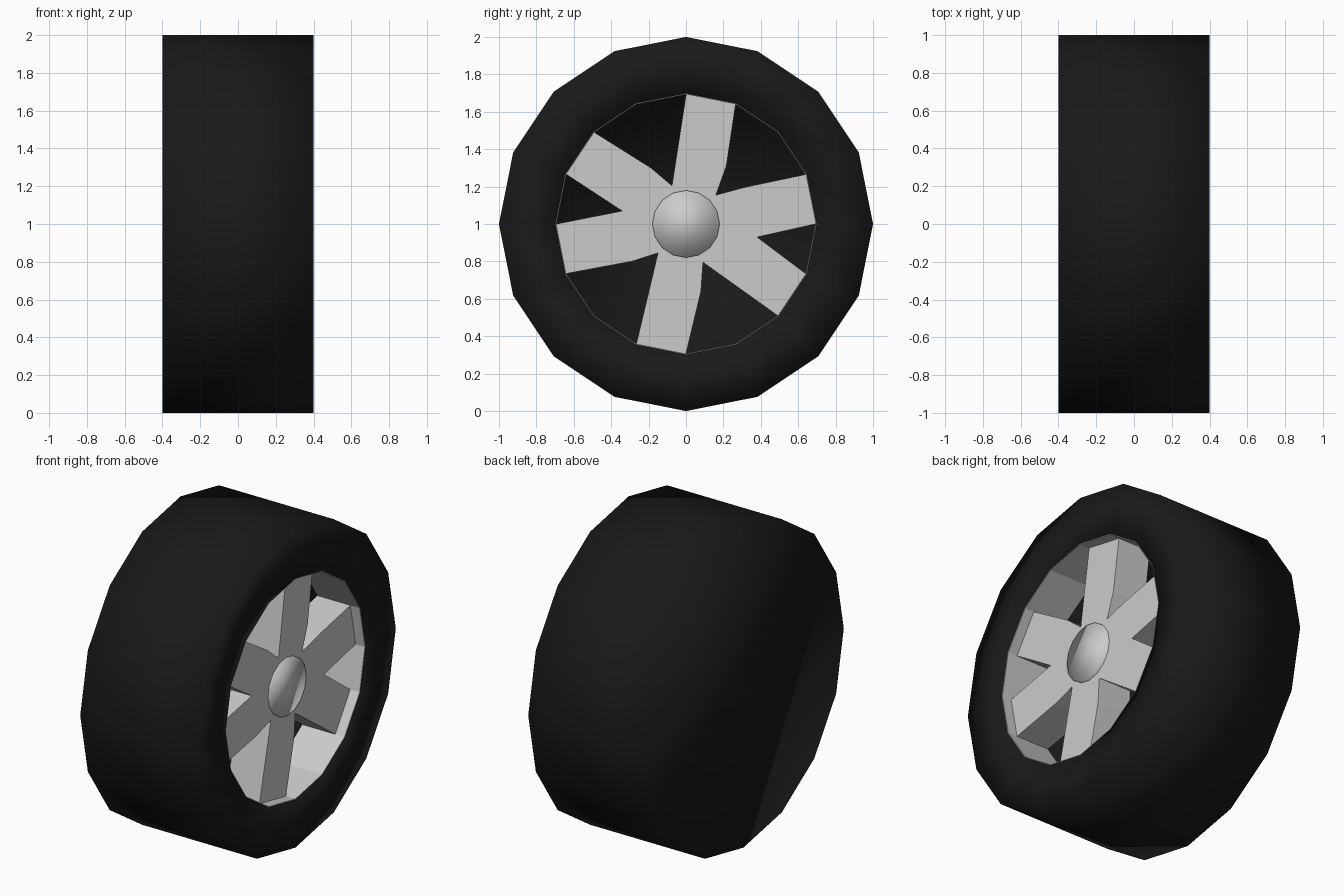
import bpy, bmesh
from math import cos, sin, pi

if "Cube" in bpy.data.objects:
    bpy.data.objects.remove(bpy.data.objects["Cube"])

SIDES = 16
RIM = 0.693      # inner radius of the rim
FACE_X = 0.335   # front plane of the spokes
BACK_X = 0.105   # back panel of the recess


def finish(name, bm, smooth=False, color=None):
    bmesh.ops.recalc_face_normals(bm, faces=bm.faces[:])
    me = bpy.data.meshes.new(name)
    bm.to_mesh(me)
    bm.free()
    for p in me.polygons:
        p.use_smooth = smooth
    if color:
        mat = bpy.data.materials.new(name + "_material")
        mat.diffuse_color = color
        mat.use_nodes = True
        mat.node_tree.nodes["Principled BSDF"].inputs["Base Color"].default_value = mat.diffuse_color
        me.materials.append(mat)
    ob = bpy.data.objects.new(name, me)
    ob.location.z = 1
    bpy.context.collection.objects.link(ob)
    return ob


def lathe(profile, closed=False):
    """Sweep (radius, x) points round the x axis; cap the ends unless closed."""
    bm = bmesh.new()
    rings = [[bm.verts.new((x, r * cos(2 * pi * i / SIDES), r * sin(2 * pi * i / SIDES)))
              for i in range(SIDES)] for r, x in profile]
    pairs = list(zip(rings, rings[1:]))
    if closed:
        pairs.append((rings[-1], rings[0]))
    else:
        bm.faces.new(rings[0])
        bm.faces.new(rings[-1])
    for a, b in pairs:
        for i in range(SIDES):
            j = (i + 1) % SIDES
            bm.faces.new((a[i], a[j], b[j], b[i]))
    return bm


# tyre: closed on the left, recessed on the right
finish("tyre", lathe([(1, -0.4), (1, 0.4), (RIM + 0.005, 0.4), (RIM + 0.005, BACK_X)]),
       True, (0.01, 0.01, 0.01, 1))

# rim lining the recess
finish("rim", lathe([(RIM, 0.4), (RIM + 0.005, 0.4), (RIM + 0.005, BACK_X), (RIM, BACK_X)], True))


# six spokes: each tip fills one side of the rim polygon
def tip(i):
    return [(RIM * cos(2 * pi * k / SIDES), RIM * sin(2 * pi * k / SIDES)) for k in (i + 1, i)]


outline = (tip(3) + [(0.216, 0.31), (0.16, 0.155), (0.32, 0.198)]
           + tip(0) + [(0.38, -0.07)]
           + tip(14) + [(0.091, -0.205), (0.08, -0.36)]
           + tip(11) + [(-0.15, -0.155), (-0.29, -0.20)]
           + tip(8)[::1] + [(-0.342, 0.07)]
           + tip(6) + [(-0.187, 0.30), (-0.075, 0.205)])

bm = bmesh.new()
face = bm.faces.new([bm.verts.new((FACE_X, y, z)) for y, z in outline])
ext = bmesh.ops.extrude_face_region(bm, geom=[face])
for v in ext["geom"]:
    if isinstance(v, bmesh.types.BMVert):
        v.co.x = BACK_X
if face.is_valid is False or len(bm.faces) < len(outline) + 2:
    bm.faces.new([v for v in bm.verts if v.co.x > 0.3][:len(outline)])
finish("spokes", bm)

# hub cap
finish("hub_cap", lathe([(0.18, 0.3), (0.18, 0.35)]), True)
